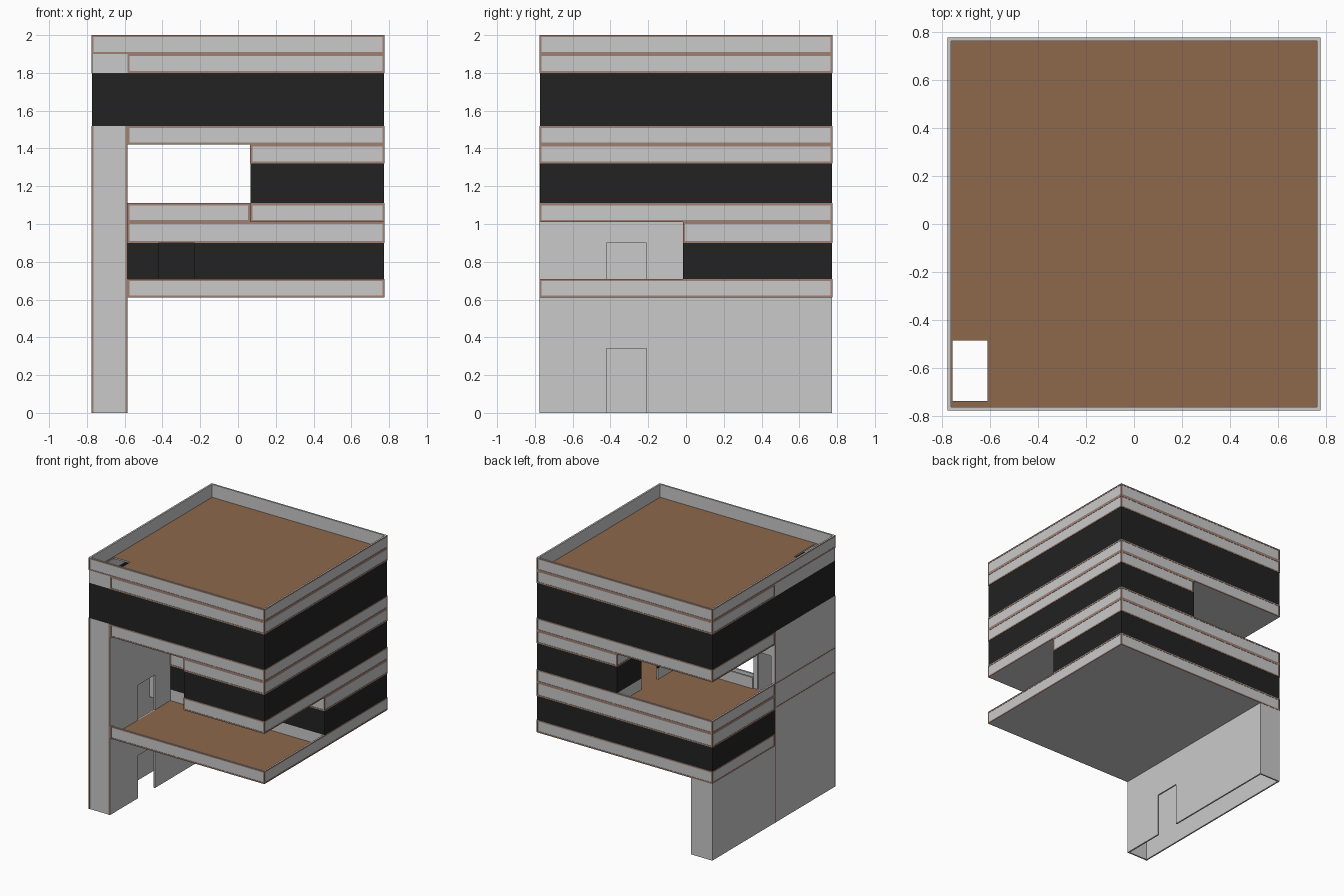
import bpy, bmesh

if "Cube" in bpy.data.objects:
    bpy.data.objects.remove(bpy.data.objects["Cube"])

H = 0.773            # outer wall plane (trim stands 0.002 proud of it)
T = 0.012            # wall thickness
TX, MY, RX = -0.585, -0.015, 0.065   # tower side, mid line, upper room side


def material(name, rgb):
    m = bpy.data.materials.new(name)
    m.diffuse_color = (*rgb, 1)
    m.use_nodes = True
    m.node_tree.nodes["Principled BSDF"].inputs["Base Color"].default_value = m.diffuse_color
    return m


GREY = material("light_grey_wall", (0.59, 0.59, 0.59))
DARK = material("dark_glazing", (0.016, 0.016, 0.016))
WOOD = material("brown_floor", (0.27, 0.14, 0.07))
TRIM = material("pinkish_brown_trim", (0.35, 0.22, 0.18))
parts = {}


def box(part, mat, x0, x1, y0, y1, z0, z1):
    """Collect a box into a named part."""
    parts.setdefault(part, (mat, []))[1].append((x0, x1, y0, y1, z0, z1))


def panel(part, mat, side, p, a0, a1, z0, z1, lo=None, hi=None):
    """Thin upright panel on plane p, facing side; lo/hi are depths along the normal."""
    lo = -T if lo is None else lo
    hi = 0 if hi is None else hi
    s = 1 if side[0] == '+' else -1
    c = sorted((p + s * lo, p + s * hi))
    if side[1] == 'x':
        box(part, mat, *c, a0, a1, z0, z1)
    else:
        box(part, mat, a0, a1, *c, z0, z1)


def wall(part, mat, side, p, a0, a1, z0, z1, door=None):
    """Panel with an optional door opening (d0, d1, bottom, top)."""
    if door and door[2] < z1 and door[3] > z0:
        d0, d1, b, t = door
        panel(part, mat, side, p, a0, d0, z0, z1)
        panel(part, mat, side, p, d1, a1, z0, z1)
        if t < z1:
            panel(part, mat, side, p, d0, d1, t, z1)
        if b > z0:
            panel(part, mat, side, p, d0, d1, z0, b)
    else:
        panel(part, mat, side, p, a0, a1, z0, z1)


def frame(side, p, a0, a1, z0, z1, w=0.011):
    """Thin border strips around a band."""
    e0 = a0 - 0.002 if a0 == -H else a0
    e1 = a1 + 0.002 if a1 == H else a1
    for b in ((e0, e1, z0, z0 + w), (e0, e1, z1 - w, z1),
              (e0, e0 + w, z0 + w, z1 - w), (e1 - w, e1, z0 + w, z1 - w)):
        panel("band_trim", TRIM, side, p, *b, lo=-0.001, hi=0.002)


def band(side, p, a0, a1, z0, z1, door=None):
    wall("wall_bands", GREY, side, p, a0, a1, z0, z1, door)
    if not door:
        frame(side, p, a0, a1, z0, z1)


def glass(side, p, a0, a1, z0, z1, door=None):
    wall("window_strips", DARK, side, p, a0, a1, z0, z1, door)


# Outer outline: side, plane, start, end (tower corner left out)
front = ('-y', -H, TX, H)
right = ('+x', H, -H, H)
back = ('+y', H, -H, H)
left = ('-x', -H, MY, H)

# Top storey and parapet
for z0, z1 in ((1.42, 1.52), (1.80, 1.90)):
    for f in (front, right, back, left):
        band(*f, z0, z1)
for f in (('-y', -H, -H, H), right, back, ('-x', -H, -H, H)):
    band(*f, 1.90, 2.0)
    glass(*f, 1.52, 1.80)

# Middle storey: L-shaped parapet, room on the right
for f in (right, back, left, ('-y', -H, RX, H), ('-x', RX, -H, MY), ('-y', MY, TX, RX)):
    band(*f, 1.01, 1.11)
mid_door = (0.26, 0.47, 1.02, 1.32)
wall("wall_bands", GREY, '-x', RX, MY, H, 1.01, 1.11, mid_door)
for f, d in ((right, None), (('+y', H, RX, H), None), (('-y', -H, RX, H), None),
             (('-x', RX, -H, H), mid_door)):
    glass(*f, 1.11, 1.32, d)
    band(*f, 1.32, 1.42)

# Lower storey: full parapet, room at the back
for f in (front, right, back, left):
    band(*f, 0.61, 0.71)
low_door = (-0.42, -0.23, 0.622, 0.90)
room_front = ('-y', MY, TX, H)
wall("wall_bands", GREY, *room_front, 0.61, 0.71, low_door)
for f, d in ((room_front, low_door), (('+x', H, MY, H), None), (back, None), (left, None)):
    glass(*f, 0.71, 0.90, d)
    band(*f, 0.90, 1.01)

# Stair tower, hollow and open at the bottom
tw = "stair_tower"
for z0, z1 in ((0, 1.52), (1.80, 1.90)):
    wall(tw, GREY, '-y', -H, -H, TX, z0, z1)
    wall(tw, GREY, '-x', -H, -H, MY, z0, z1)
wall(tw, GREY, '-x', -H, MY, H, 0, 0.61)
wall(tw, GREY, '+y', H, -H, TX, 0, 0.61)
wall(tw, GREY, '+x', TX, -H, H, 0, 0.61, (-0.42, -0.21, 0, 0.34))
wall(tw, GREY, '+x', TX, -H, MY, 0.61, 1.42, (-0.42, -0.21, 0.622, 0.90))
wall(tw, GREY, '+y', MY, -H, TX, 0.61, 1.42, (-0.74, -0.62, 1.022, 1.32))
for a0, a1 in ((-0.775, -0.764), (TX - 0.011, TX)):
    panel("tower_trim", TRIM, '-y', -H, a0, a1, 0, 1.52, lo=-0.001, hi=0.002)
panel("tower_trim", TRIM, '-x', -H, MY - 0.008, MY, 0, 1.52, lo=-0.001, hi=0.002)
for z in (0.91, 1.10):
    panel("tower_trim", TRIM, '-x', -H, -H, MY - 0.008, z, z + 0.008, lo=-0.001, hi=0.002)

# Floors and roof: brown on top, grey elsewhere
E = 0.768


def floor(name, z, rects):
    for x0, x1, y0, y1 in rects:
        box(name, GREY, x0, x1, y0, y1, z, z + T)


around_tower = [(TX, E, -E, E), (-E, TX, MY, E)]
floor("lower_floor", 0.61, around_tower)
floor("middle_floor", 1.01, [(-E, E, MY, E), (RX, E, -E, MY)])
floor("top_floor", 1.42, around_tower)
floor("roof_floor", 1.885, [(-0.61, E, -E, E), (-E, -0.755, -E, E),
                            (-0.755, -0.61, -E, -0.735), (-0.755, -0.61, -0.485, E)])

# Turn each collected part into one object
for name, (mat, boxes) in parts.items():
    bm = bmesh.new()
    for x0, x1, y0, y1, z0, z1 in boxes:
        r = bmesh.ops.create_cube(bm, size=1)
        for v in r['verts']:
            v.co = (x1 if v.co.x > 0 else x0, y1 if v.co.y > 0 else y0,
                    z1 if v.co.z > 0 else z0)
    bm.normal_update()
    if name.endswith("_floor"):
        for f in bm.faces:
            f.material_index = 1 if f.normal.z > 0.5 else 0
    me = bpy.data.meshes.new(name)
    bm.to_mesh(me)
    bm.free()
    me.materials.append(mat)
    if name.endswith("_floor"):
        me.materials.append(WOOD)
    bpy.context.collection.objects.link(bpy.data.objects.new(name, me))
